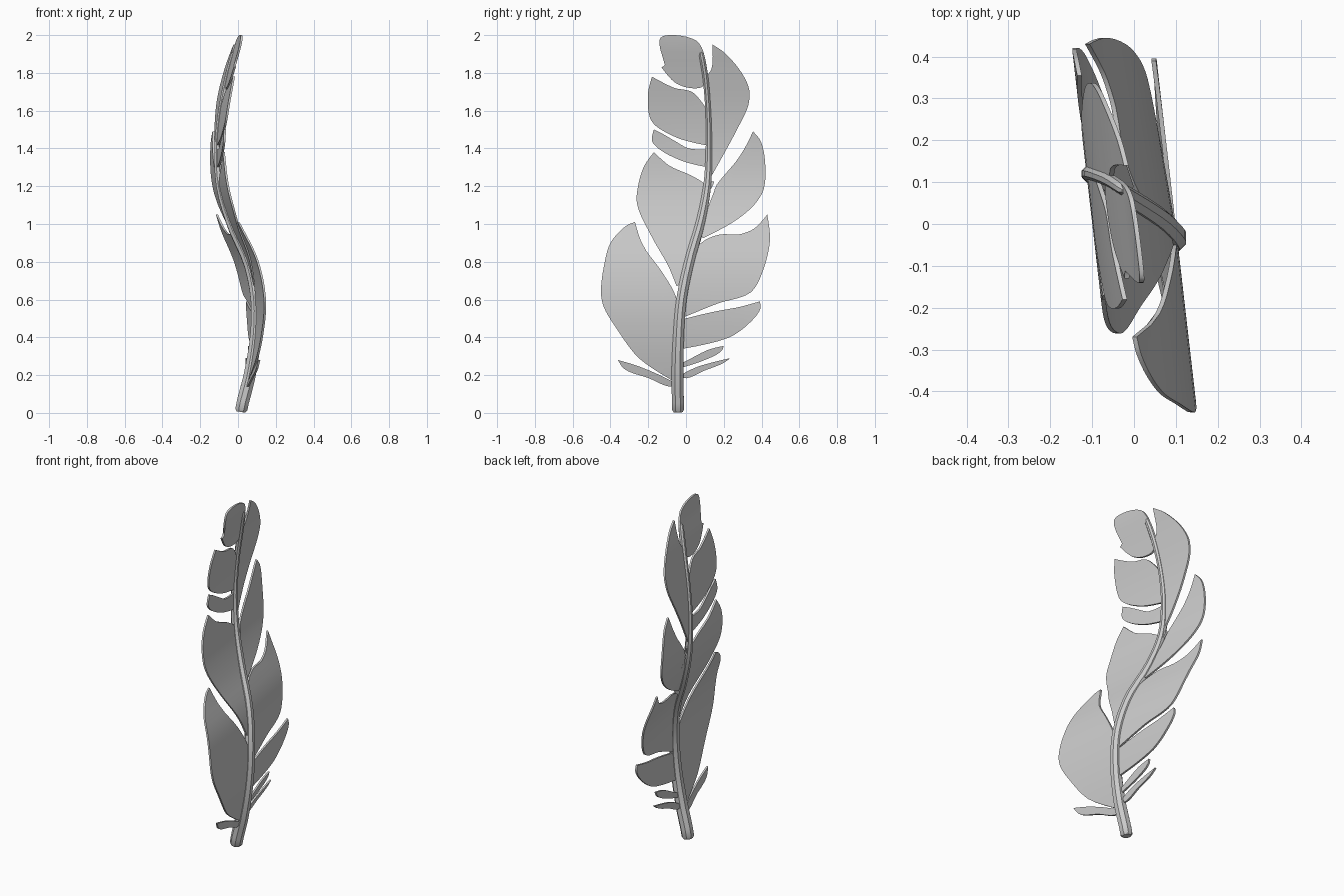
import bpy, bmesh, math
from mathutils import Vector

if "Cube" in bpy.data.objects:
    bpy.data.objects.remove(bpy.data.objects["Cube"])

# Quill path: x, y, z, radius
PATH = [(0.015, -0.042, 0.0, 0.034), (0.062, -0.045, 0.2, 0.034), (0.092, -0.04, 0.4, 0.031),
        (0.094, -0.024, 0.6, 0.029), (0.053, 0.018, 0.8, 0.027), (-0.035, 0.075, 1.0, 0.025),
        (-0.095, 0.112, 1.2, 0.022), (-0.108, 0.121, 1.4, 0.018), (-0.09, 0.117, 1.6, 0.016),
        (-0.05, 0.1, 1.8, 0.016), (-0.002, 0.065, 2.0, 0.014)]
THICK = 0.011


def spine(z):
    """Smoothly interpolated quill centre and radius at height z."""
    i = max(0, min(len(PATH) - 2, int(z / 0.2)))
    p = [PATH[max(0, min(len(PATH) - 1, j))] for j in range(i - 1, i + 3)]
    t = z / 0.2 - i
    return [0.5 * (2 * b + (c - a) * t + (2 * a - 5 * b + 4 * c - d) * t * t
                   + (3 * b - a - 3 * c + d) * t ** 3) for a, b, c, d in zip(*p)]


def smooth_outline(pts, steps=5):
    """Closed rounded outline that keeps sharp corners sharp."""
    pts = [Vector(p) for p in pts]
    n = len(pts)
    tan = []
    for i in range(n):
        a = (pts[i] - pts[i - 1]).normalized()
        b = (pts[(i + 1) % n] - pts[i]).normalized()
        tan.append((a + b).normalized() if a.dot(b) > 0.2 else Vector((0, 0)))
    out = []
    for i in range(n):
        p, q = pts[i], pts[(i + 1) % n]
        length = (q - p).length * 0.9
        for s in range(steps):
            t = s / steps
            out.append(p * (2 * t**3 - 3 * t**2 + 1) + q * (3 * t**2 - 2 * t**3)
                       + tan[i] * length * (t**3 - 2 * t**2 + t)
                       + tan[(i + 1) % n] * length * (t**3 - t**2))
    return out


def finish(name, bm, angle):
    bmesh.ops.recalc_face_normals(bm, faces=bm.faces)
    me = bpy.data.meshes.new(name)
    bm.to_mesh(me)
    bm.free()
    ob = bpy.data.objects.new(name, me)
    bpy.context.collection.objects.link(ob)
    bpy.ops.object.select_all(action='DESELECT')
    ob.select_set(True)
    bpy.context.view_layer.objects.active = ob
    bpy.ops.object.shade_smooth_by_angle(angle=math.radians(angle))


def vane(name, pts, slope=-0.115):
    """Flat outline in y/z, sliced in bands, extruded and bent along the quill."""
    bm = bmesh.new()
    bm.faces.new([bm.verts.new((-THICK / 2, p.x, p.y)) for p in smooth_outline(pts)])
    bmesh.ops.triangulate(bm, faces=bm.faces[:])
    for k in range(40):
        bmesh.ops.bisect_plane(bm, geom=bm.verts[:] + bm.edges[:] + bm.faces[:],
                               plane_co=(0, 0, k * 0.05 + 0.0131), plane_no=(0, 0, 1))
    ext = bmesh.ops.extrude_face_region(bm, geom=bm.faces[:], use_keep_orig=True)
    for g in ext['geom']:
        if isinstance(g, bmesh.types.BMVert):
            g.co.x += THICK
    for v in bm.verts:
        x, y, _, _ = spine(v.co.z)
        v.co.x += x + slope * (v.co.y - y)
    finish(name, bm, 40)


# Quill: eight-sided tapering tube with rounded ends, rings square to the path
bm = bmesh.new()
levels = [(0.005, 0.75), (0.018, 1.0)] + [(0.06 * k, 1.0) for k in range(1, 32)] + [(1.895, 0.95), (1.91, 0.55)]
rings = []
for z, s in levels:
    x, y, _, r = spine(z)
    x2, y2, _, _ = spine(z + 0.01)
    ring = []
    for k in range(8):
        a = math.pi * (k + 0.5) / 4
        dx, dy = r * s * math.cos(a), r * s * math.sin(a)
        dz = -(dx * (x2 - x) + dy * (y2 - y)) / 0.01
        ring.append(bm.verts.new((x + dx, y + dy, max(0, z + dz))))
    rings.append(ring)
for lo, hi in zip(rings, rings[1:]):
    for k in range(8):
        bm.faces.new((lo[k], lo[(k + 1) % 8], hi[(k + 1) % 8], hi[k]))
bm.faces.new(rings[0])
bm.faces.new(rings[-1])
finish("quill", bm, 35)

# Left-hand vanes, bottom to top
vane("left_barb", [(-.36, .28), (-.33, .235), (-.2, .185), (-.07, .14), (-.05, .155), (-.15, .205), (-.26, .25)])
vane("left_vane_large", [(-.27, 1.01), (-.31, .995), (-.4, .9), (-.43, .8), (-.45, .63), (-.435, .56),
                         (-.37, .45), (-.25, .29), (-.07, .17), (-.04, .2), (-.035, .5), (-.055, .62),
                         (-.13, .75), (-.23, .89)])
vane("left_vane_middle", [(-.17, 1.38), (-.22, 1.31), (-.25, 1.22), (-.26, 1.11), (-.18, .93), (-.09, .77),
                          (-.05, .67), (-.01, .7), (.07, 1.0), (.105, 1.2), (.05, 1.245), (-.09, 1.31)])
vane("left_vane_thin", [(-.17, 1.5), (-.18, 1.44), (-.14, 1.395), (-.01, 1.33), (.115, 1.3), (.115, 1.395),
                        (.015, 1.4), (-.06, 1.44), (-.12, 1.475)])
vane("left_vane_upper", [(-.18, 1.78), (-.2, 1.7), (-.19, 1.56), (-.16, 1.52), (-.03, 1.45), (.115, 1.415),
                         (.11, 1.6), (.08, 1.65), (.03, 1.7), (-.06, 1.72), (-.125, 1.75)])
vane("tip_vane", [(-.135, 1.985), (-.135, 1.92), (-.11, 1.845), (-.13, 1.83), (-.06, 1.75), (.02, 1.72),
                  (.09, 1.73), (.1, 1.87), (.085, 1.93), (.055, 1.97), (-.09, 2.0)])

# Right-hand vanes, bottom to top
vane("right_barb_lower", [(.235, .29), (.2, .265), (.1, .225), (-.02, .185), (-.03, .2), (.05, .24), (.15, .27)])
vane("right_barb_upper", [(.2, .355), (.19, .33), (.1, .28), (-.02, .24), (-.03, .26), (.02, .285), (.12, .335)])
vane("right_vane_low", [(.39, .59), (.395, .555), (.33, .47), (.23, .4), (-.015, .34), (-.035, .4),
                        (-.025, .49), (.02, .505), (.17, .54), (.28, .56)])
vane("right_vane_large", [(.43, 1.05), (.445, .92), (.41, .76), (.345, .64), (.17, .58), (-.015, .505),
                          (-.025, .55), (.015, .8), (.05, .87), (.11, .92), (.185, .945), (.28, .945), (.36, .975)],
     slope=-0.17)
vane("right_vane_middle", [(.355, 1.49), (.395, 1.44), (.42, 1.31), (.41, 1.18), (.36, 1.1), (.25, 1.01),
                           (.09, .925), (.07, .96), (.09, 1.03), (.13, 1.06), (.16, 1.09),
                           (.15, 1.18), (.25, 1.31), (.31, 1.4)])
vane("right_sliver", [(.15, 1.225), (.105, 1.225), (.11, 1.16), (.135, 1.19)])
vane("right_vane_upper", [(.14, 1.95), (.2, 1.91), (.295, 1.8), (.335, 1.71), (.33, 1.63), (.27, 1.5),
                          (.2, 1.37), (.13, 1.245), (.12, 1.4), (.115, 1.6), (.11, 1.78), (.135, 1.82)])
